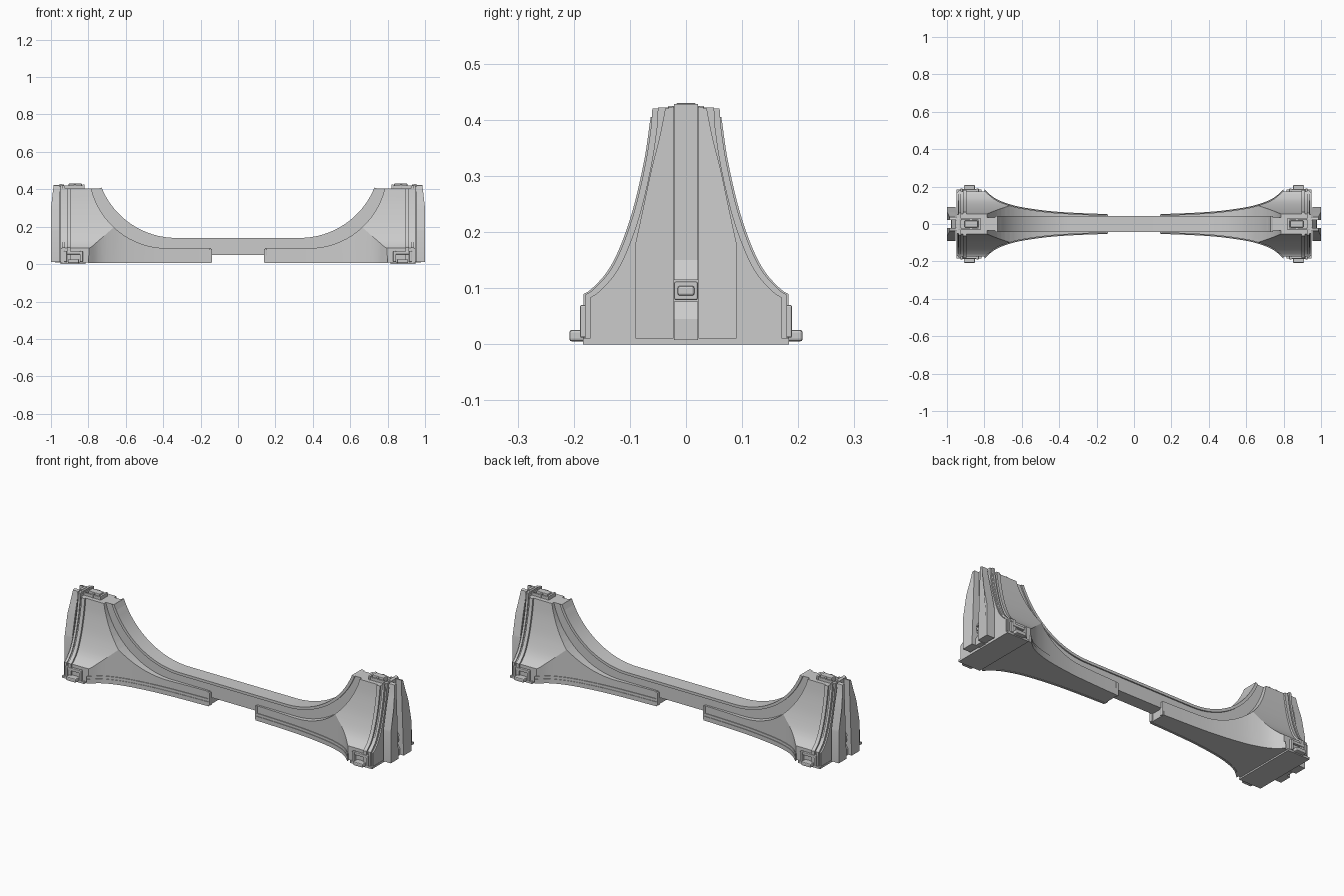
import bpy, bmesh, math
from mathutils import Vector

if "Cube" in bpy.data.objects:
    bpy.data.objects.remove(bpy.data.objects["Cube"])


def smooth_path(pts, n=5):
    """Catmull-Rom through a few 2D points."""
    p = [Vector(q) for q in pts]
    p = [2 * p[0] - p[1]] + p + [2 * p[-1] - p[-2]]
    out = []
    for i in range(1, len(p) - 2):
        a, b, c, d = p[i - 1:i + 3]
        for k in range(n):
            t = k / n
            v = 0.5 * (2 * b + (c - a) * t + (2 * a - 5 * b + 4 * c - d) * t * t
                       + (3 * b - a - 3 * c + d) * t ** 3)
            out.append((v.x, v.y))
    return out + [tuple(pts[-1])]


def arc(cx, z0, r, deg, n=16):
    """Arc that leaves horizontally at (cx, z0) and sweeps upward."""
    return [(cx + r * math.sin(math.radians(deg * i / n)),
             z0 + r * (1 - math.cos(math.radians(deg * i / n)))) for i in range(n + 1)]


def mirrored(half):
    """Close a half outline (u >= 0) by reflecting it in u."""
    return half + [(-u, v) for u, v in reversed(half)]


def prism(name, outline, axis, a, b, mirror=""):
    """Extrude a 2D outline along x, y or z; optionally mirror in x and y."""
    place = {"x": lambda u, v, w: (w, u, v), "y": lambda u, v, w: (u, w, v),
             "z": lambda u, v, w: (u, v, w)}[axis]
    bm = bmesh.new()
    lo = [bm.verts.new(place(u, v, a)) for u, v in outline]
    hi = [bm.verts.new(place(u, v, b)) for u, v in outline]
    bm.faces.new(lo)
    bm.faces.new(hi)
    for i in range(len(lo)):
        j = (i + 1) % len(lo)
        bm.faces.new((lo[i], lo[j], hi[j], hi[i]))
    bmesh.ops.recalc_face_normals(bm, faces=bm.faces)
    me = bpy.data.meshes.new(name)
    bm.to_mesh(me)
    bm.free()
    ob = bpy.data.objects.new(name, me)
    bpy.context.collection.objects.link(ob)
    if mirror:
        add_mirror(ob, mirror)
    return ob


def add_mirror(ob, axes):
    m = ob.modifiers.new("mirror", "MIRROR")
    m.use_axis = ["x" in axes, "y" in axes, False]
    m.use_mirror_merge = False


def box(name, x0, x1, y0, y1, z0, z1, mirror="x", bevel=0.0):
    ob = prism(name, [(x0, y0), (x1, y0), (x1, y1), (x0, y1)], "z", z0, z1)
    if bevel:
        bv = ob.modifiers.new("bevel", "BEVEL")
        bv.width, bv.segments = bevel, 2
    add_mirror(ob, mirror)
    return ob


def combine(ob, cutter, op):
    """Apply an exact boolean and discard the helper."""
    m = ob.modifiers.new("bool", "BOOLEAN")
    m.operation, m.solver, m.object = op, "EXACT", cutter
    dg = bpy.context.evaluated_depsgraph_get()
    dg.update()
    me = bpy.data.meshes.new_from_object(ob.evaluated_get(dg))
    ob.modifiers.clear()
    ob.data = me
    bpy.data.objects.remove(cutter)


# Shared curves: rim and skirt arcs (front), flare (top), end profile (side)
rim = arc(0.33, 0.14, 0.431, 68)
rim_low = arc(0.33, 0.125, 0.447, 68)
skirt = arc(0.38, 0.085, 0.416, 76.6)
flare = smooth_path([(0.145, 0.046), (0.3, 0.052), (0.45, 0.062), (0.6, 0.083),
                     (0.69, 0.107), (0.75, 0.135), (0.80, 0.178)])
side = smooth_path([(0.180, 0.088), (0.165, 0.098), (0.14, 0.125), (0.12, 0.16),
                    (0.10, 0.212), (0.085, 0.265), (0.07, 0.335), (0.06, 0.405)])


def end_outline(inset=0.0, top=0.405, bottom=0.005):
    pts = [(y - inset, z - inset * 0.4) for y, z in side]
    return mirrored([(pts[0][0], bottom)] + pts[:-1] + [(pts[-1][0], top)])


# Flared skirt and end body: three extrusions intersected
body = prism("flared_end_body", [(0.145, 0.008), (0.145, 0.085)] + skirt +
             [(0.94, 0.405), (0.94, 0.008)], "y", -0.3, 0.3)
plan = flare + [(0.95, 0.182)]
plan = plan + [(x, -y) for x, y in reversed(plan)]
combine(body, prism("plan_cutter", plan, "z", -0.1, 0.6), "INTERSECT")
combine(body, prism("side_cutter", end_outline(0.006), "x", 0.1, 1.0), "INTERSECT")
add_mirror(body, "x")

# Central beam, with a thin lip along its curved top
low = [(0.145, 0.05), (0.145, 0.085)] + skirt
beam = prism("beam_web", [(-u, v) for u, v in reversed(low)] + low +
             [(0.735, 0.405)] + rim[::-1][1:] + [(-u, v) for u, v in rim[:-1]] +
             [(-0.735, 0.405)], "y", -0.036, 0.036)
lip = prism("beam_rim", [(-u, v) for u, v in reversed(rim)] + rim +
            rim_low[::-1] + [(-u, v) for u, v in rim_low], "y", -0.043, 0.043)

# Stepped rails that follow the flare at the foot of the skirt
rails = []
for name, out, z0, z1 in (("lower_rail", 0.007, 0.006, 0.03), ("upper_rail", 0.004, 0.03, 0.045)):
    line = [(x, y + out) for x, y in flare]
    strip = line + [(x, y - 0.004) for x, y in reversed(flare)]
    rails.append(prism(name, strip, "z", z0, z1, "xy"))
box("rail_end_block", 0.138, 0.152, 0.03, 0.05, 0.008, 0.082, "xy", 0.003)

# End flange ribs, backing plate and foot plate
ribs = [prism("outer_flange", end_outline(-0.003), "x", 0.895, 0.915, "x"),
        prism("rear_flange", end_outline(0.0, 0.42), "x", 0.925, 0.938, "x"),
        prism("end_plate", end_outline(0.01, 0.422), "x", 0.93, 0.948, "x")]
box("foot_plate", 0.815, 0.95, -0.184, 0.184, 0.0, 0.011)

# Twin coupling posts, tapered toward the top
inner = smooth_path([(0.09, 0.18), (0.077, 0.24), (0.062, 0.31), (0.047, 0.37), (0.037, 0.42)])
post = prism("coupling_post", [(0.022, 0.01), (0.09, 0.01)] + inner + [(0.022, 0.424)],
             "x", 0.954, 1.0)
for v in post.data.vertices:
    if v.co.x > 0.97 and v.co.z > 0.3:
        v.co.x -= 0.014 * (v.co.z - 0.3) / 0.12
add_mirror(post, "xy")
box("post_neck", 0.94, 0.956, 0.022, 0.035, 0.012, 0.415, "xy")

# Latch parts in the groove between the posts
box("groove_strip", 0.94, 0.955, -0.0215, 0.0215, 0.115, 0.428)
prism("latch_ramp", [(0.945, 0.115), (0.975, 0.115), (0.955, 0.15), (0.945, 0.15)],
      "y", -0.021, 0.021, "x")
box("latch_block", 0.94, 0.972, -0.021, 0.021, 0.079, 0.112, bevel=0.003)
box("latch_button", 0.965, 0.979, -0.015, 0.015, 0.087, 0.104, bevel=0.004)
prism("latch_foot", [(0.94, 0.008), (0.978, 0.008), (0.978, 0.045), (0.96, 0.076), (0.94, 0.076)],
      "y", -0.021, 0.021, "x")

# Top clip: a rectangular frame with a raised bar
for y in (-0.03, 0.022):
    box("top_clip_side", 0.825, 0.925, y, y + 0.008, 0.40, 0.42, bevel=0.002)
for x in (0.82, 0.865, 0.93):
    box("top_clip_bar", x, x + 0.012, -0.032, 0.032, 0.40, 0.425, bevel=0.002)
box("top_clip_pad", 0.835, 0.905, -0.018, 0.018, 0.40, 0.43, bevel=0.003)

# Side clips at the feet
box("foot_clip_tab", 0.85, 0.91, 0.16, 0.208, 0.005, 0.026, "xy", 0.005)
box("foot_clip_frame", 0.83, 0.845, 0.15, 0.189, 0.012, 0.07, "xy", 0.003)
box("foot_clip_frame", 0.915, 0.93, 0.15, 0.189, 0.012, 0.07, "xy", 0.003)
box("foot_clip_bridge", 0.84, 0.92, 0.15, 0.186, 0.052, 0.068, "xy", 0.003)

# Smooth the curved parts and keep creases sharp
bpy.ops.object.select_all(action="DESELECT")
for ob in [body, beam, lip, post] + rails + ribs:
    ob.select_set(True)
bpy.context.view_layer.objects.active = body
bpy.ops.object.shade_smooth_by_angle(angle=math.radians(25))
